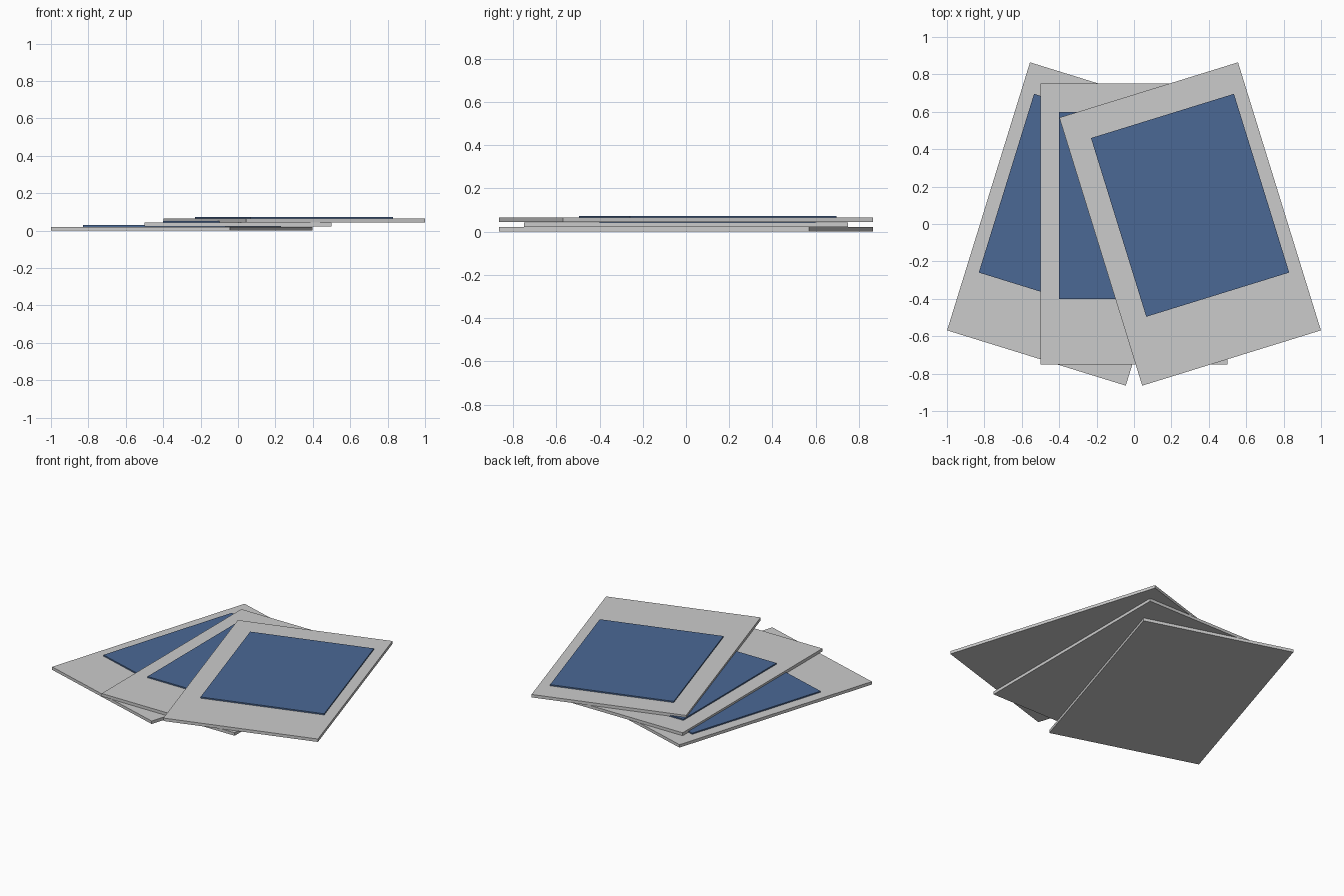
import bpy
from mathutils import Matrix

if "Cube" in bpy.data.objects:
    bpy.data.objects.remove(bpy.data.objects["Cube"])

blue = bpy.data.materials.new("picture_blue")
blue.diffuse_color = (0.07, 0.14, 0.30, 1)
blue.use_nodes = True
blue.node_tree.nodes["Principled BSDF"].inputs["Base Color"].default_value = blue.diffuse_color


def slab(name, size, centre, angle, mat=None):
    """Thin rectangular sheet, rotated about its own centre."""
    bpy.ops.mesh.primitive_cube_add(size=1)
    ob = bpy.context.object
    ob.name = name
    ob.data.transform(Matrix.Diagonal((*size, 1)))
    ob.location = centre
    ob.rotation_euler.z = angle
    if mat:
        ob.data.materials.append(mat)
    return ob


# three fanned photo cards, stacked left to right
for i, label in enumerate(("left", "middle", "right")):
    side = i - 1
    x, angle, z = 0.3 * side, 0.3 * side, 0.022 * i
    # card backing
    slab(f"{label}_card", (1.0, 1.5, 0.02), (x, 0, z + 0.01), angle)
    # picture area, leaving a wider border at the bottom
    slab(f"{label}_picture", (0.8, 1.0, 0.01), (x, 0.1, z + 0.0235), angle, blue)
